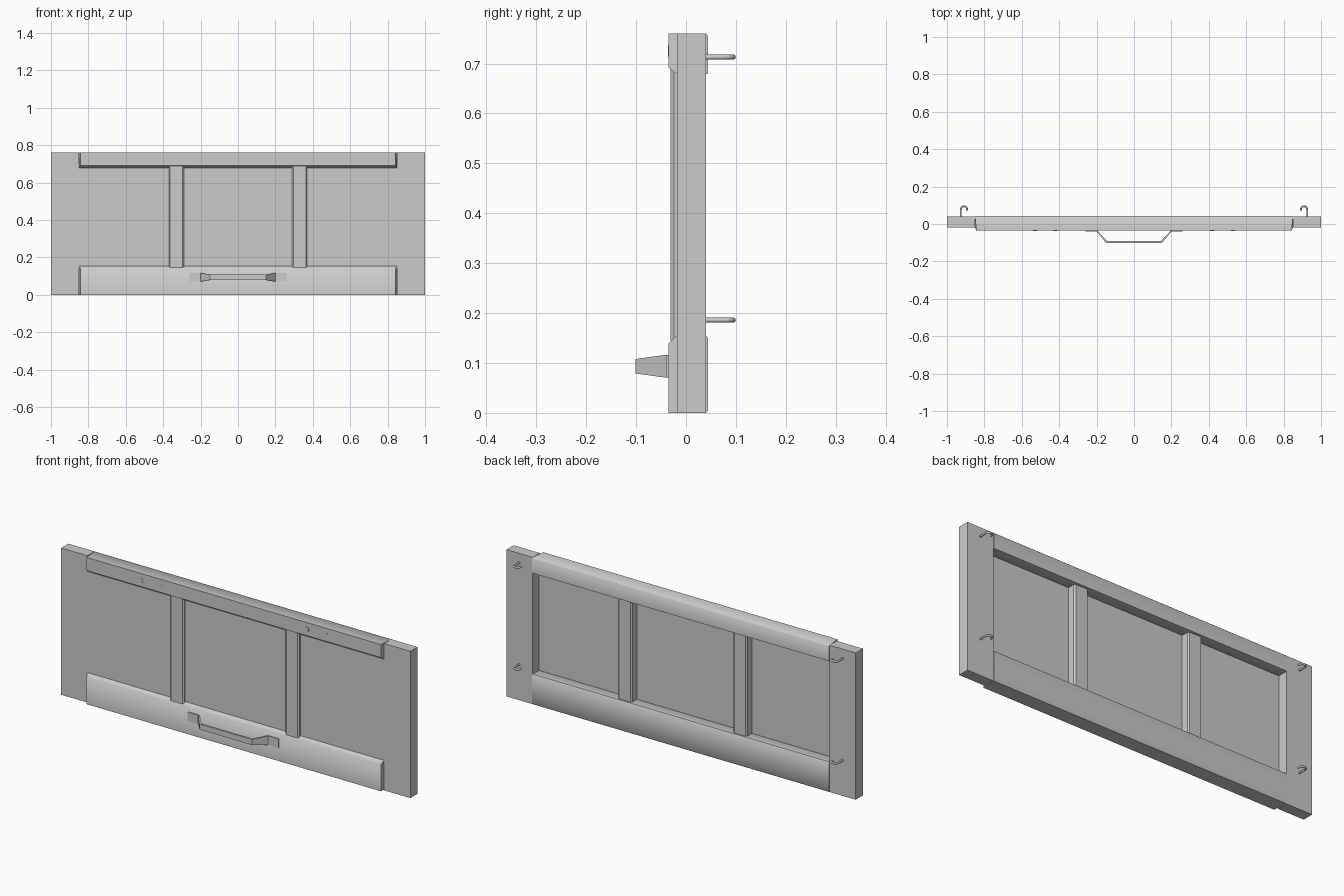
import bpy, bmesh, math
from mathutils import Vector

if "Cube" in bpy.data.objects:
    bpy.data.objects.remove(bpy.data.objects["Cube"])


def finish(name, bm, smooth=None):
    bmesh.ops.recalc_face_normals(bm, faces=bm.faces[:])
    me = bpy.data.meshes.new(name)
    bm.to_mesh(me)
    bm.free()
    ob = bpy.data.objects.new(name, me)
    bpy.context.collection.objects.link(ob)
    if smooth:
        bpy.ops.object.select_all(action='DESELECT')
        ob.select_set(True)
        bpy.context.view_layer.objects.active = ob
        bpy.ops.object.shade_smooth_by_angle(angle=math.radians(smooth))
    return ob


def loft(name, rings, smooth=None):
    """Skin a row of equal-sized point rings and cap both ends."""
    bm = bmesh.new()
    vs = [[bm.verts.new(p) for p in r] for r in rings]
    n = len(vs[0])
    for a, b in zip(vs, vs[1:]):
        for i in range(n):
            j = (i + 1) % n
            bm.faces.new((a[i], a[j], b[j], b[i]))
    bm.faces.new(vs[0])
    bm.faces.new(vs[-1][::-1])
    return finish(name, bm, smooth)


def box(name, x0, x1, y0, y1, z0, z1):
    ring = [(y0, z0), (y1, z0), (y1, z1), (y0, z1)]
    return loft(name, [[(x, y, z) for y, z in ring] for x in (x0, x1)])


def rail(name, profile):
    # profile points in (y, z); the raised front tapers slightly at its ends
    def ring(s):
        return [(s * (0.843 if y < -0.03 else 0.85), y, z) for y, z in profile]
    return loft(name, [ring(-1), ring(1)], 50)


# Recessed panel sheet, flush with the stiles at the front
box("panel", -0.85, 0.85, -0.018, -0.012, 0.14, 0.69)

# Bottom and top rails with chamfered inner front edges
rail("bottom_rail", [(-0.035, 0), (-0.035, 0.14), (-0.018, 0.155), (0.04, 0.155),
                     (0.044, 0.15), (0.044, 0.005), (0.04, 0)])
rail("top_rail", [(-0.035, 0.76), (-0.035, 0.692), (-0.018, 0.679), (0.04, 0.679),
                  (0.044, 0.679), (0.044, 0.756), (0.04, 0.76)])

# Bar cross-section, bevelled front and back
half = [(0.033, -0.031), (0.04, -0.024), (0.04, 0.024), (0.033, 0.031)]
bar = half + [(-x, y) for x, y in reversed(half)]

for s, side in ((-1, "left"), (1, "right")):
    # End stiles
    box(f"stile_{side}", s * 0.85, s * 1.0, -0.018, 0.04, 0, 0.76)

    # Upright bars across the panel
    loft(f"upright_bar_{side}", [[(s * 0.33 + x, y, z) for x, y in bar]
                                 for z in (0.145, 0.69)])

    # Flat bolt heads on the top rail
    for i, x in enumerate((0.42, 0.53)):
        rings = [[(s * x + 0.011 * math.cos(a), y, 0.725 + 0.011 * math.sin(a))
                  for a in (k * math.tau / 12 for k in range(12))]
                 for y in (-0.03, -0.0365)]
        loft(f"bolt_{side}_{i + 1}", rings)

    # Wire hooks on the back of the stiles, curling inwards
    for z, level in ((0.186, "lower"), (0.713, "upper")):
        path = [(0.926, 0.035), (0.926, 0.076)]
        path += [(0.909 + 0.017 * math.cos(a), 0.078 + 0.017 * math.sin(a))
                 for a in (math.radians(d) for d in range(15, 200, 23))]
        pts = [Vector((s * x, y, z)) for x, y in path]
        rings = []
        for i, p in enumerate(pts):
            t = (pts[min(i + 1, len(pts) - 1)] - pts[max(i - 1, 0)]).normalized()
            side_dir = t.cross(Vector((0, 0, 1)))
            rings.append([p + 0.005 * (math.cos(a) * side_dir
                                       + math.sin(a) * Vector((0, 0, 1)))
                          for a in (k * math.tau / 8 for k in range(8))])
        loft(f"hook_{level}_{side}", rings, 50)

# Pull handle: a bent strap, wide at the mounting plates and narrow at the grip
# stations: x, outer y, inner y, half height
stations = [(0.26, -0.040, -0.034, 0.023), (0.195, -0.040, -0.034, 0.023),
            (0.15, -0.101, -0.091, 0.0145)]
rings = []
for s, row in ((-1, stations), (1, stations[::-1])):
    for x, yo, yi, h in row:
        # inner corners shift so the strap keeps its thickness round the bends
        xi = x if x > 0.25 else x - 0.006
        xo = x if x > 0.25 else x + 0.003 if x > 0.18 else x
        if x > 0.18 and x < 0.25:
            xi, xo = 0.19, 0.2
            xi, xo = xo - 0.002, xi + 0.01
        zc = 0.0935
        rings.append([(s * xo, yo, zc - h), (s * xi, yi, zc - h),
                      (s * xi, yi, zc + h), (s * xo, yo, zc + h)])
loft("pull_handle", rings)
